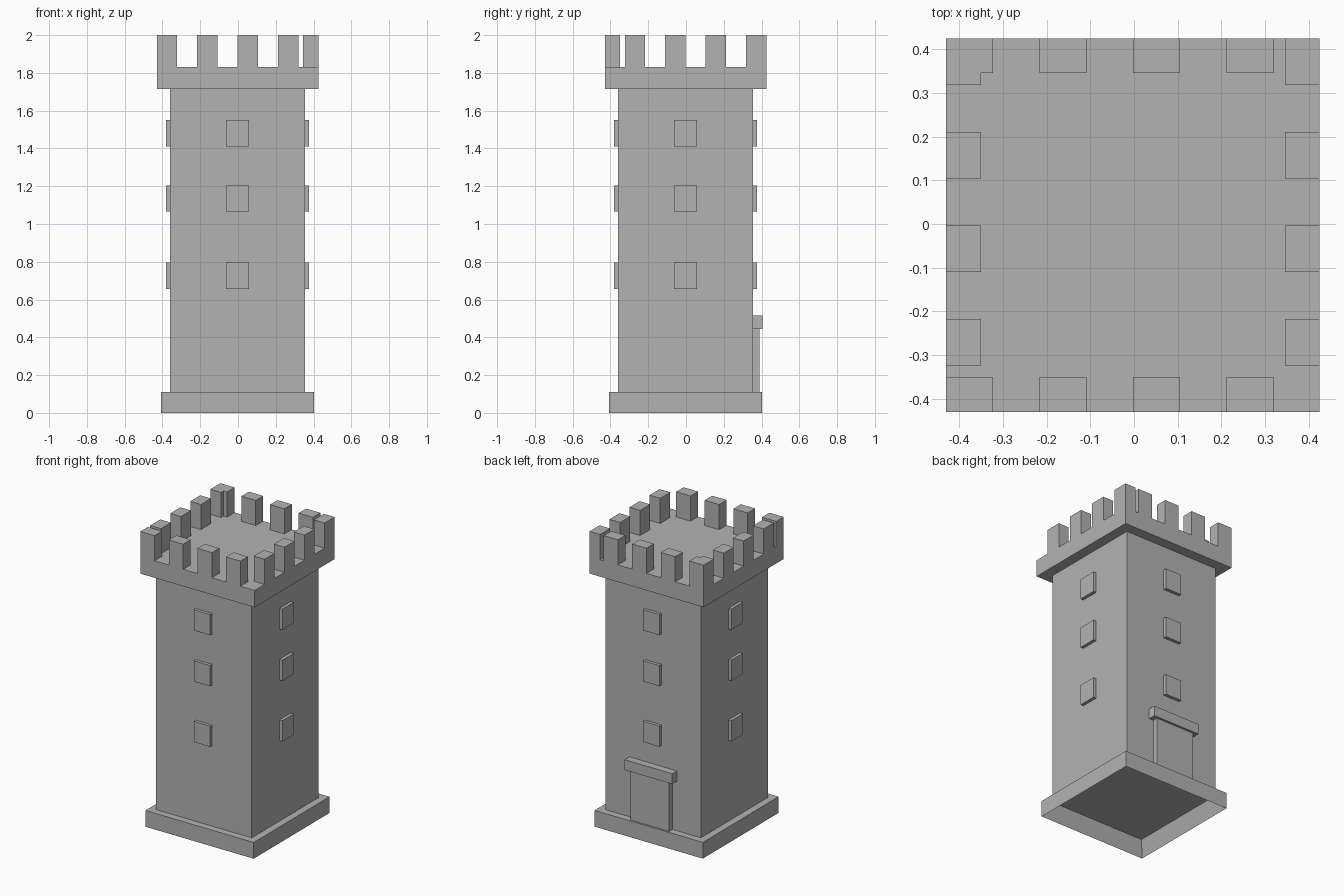
import bpy
import bmesh
from math import pi
from mathutils import Matrix, Vector

cube = bpy.data.objects.get("Cube")
if cube:
    bpy.data.objects.remove(cube, do_unlink=True)

# One plain stone colour
stone = bpy.data.materials.new("grey_stone")
stone.use_nodes = True
colour = (0.45, 0.45, 0.45, 1)
stone.diffuse_color = colour
stone.node_tree.nodes["Principled BSDF"].inputs["Base Color"].default_value = colour

C = -0.0025  # centre line of the tower


def box(name, x, y, z, turn=0):
    """Box from (min, max) ranges, turned about the tower's axis."""
    lo, hi = Vector((x[0], y[0], z[0])), Vector((x[1], y[1], z[1]))
    bm = bmesh.new()
    bmesh.ops.create_cube(bm, size=1)
    bmesh.ops.transform(bm, verts=bm.verts, matrix=Matrix.Translation((lo + hi) / 2)
                        @ Matrix.Diagonal((hi - lo).to_4d()))
    axis = Matrix.Translation((C, C, 0))
    bmesh.ops.transform(bm, verts=bm.verts,
                        matrix=axis @ Matrix.Rotation(turn, 4, "Z") @ axis.inverted())
    return finish(name, bm)


def finish(name, bm):
    mesh = bpy.data.meshes.new(name)
    bm.to_mesh(mesh)
    bm.free()
    mesh.materials.append(stone)
    obj = bpy.data.objects.new(name, mesh)
    bpy.context.collection.objects.link(obj)
    return obj


def span(half):
    return (C - half, C + half)


BODY, BASE, CAP = 0.3575, 0.405, 0.4275
BASE_TOP, CAP_LOW, CAP_TOP, TOP = 0.11, 1.715, 1.83, 2.0

# Body and overhanging top platform
box("tower_body", span(BODY), span(BODY), (BASE_TOP, CAP_LOW + 0.01))
box("top_platform", span(CAP), span(CAP), (CAP_LOW, CAP_TOP))

# Plinth: a block whose underside is recessed to the foot of the body
plinth = box("plinth", span(BASE), span(BASE), (0, BASE_TOP))
bm = bmesh.new()
bm.from_mesh(plinth.data)
under = min(bm.faces, key=lambda f: f.calc_center_median().z)
bmesh.ops.inset_region(bm, faces=[under], thickness=BASE - BODY)
for v in under.verts:
    v.co.z = BASE_TOP - 0.002
bm.to_mesh(plinth.data)
bm.free()

# Raised window panels, three on each wall
for side, label in enumerate(("front", "left", "back", "right")):
    for row, z in enumerate((0.655, 1.065, 1.41)):
        box(f"window_{label}_{row + 1}", span(0.061),
            (C - 0.379, C - BODY + 0.01), (z, z + 0.14), side * pi / 2)

# Back door and its lintel
box("door", span(0.145), (BODY - 0.02, 0.39), (BASE_TOP, 0.46))
box("lintel", span(0.178), (BODY - 0.01, 0.405), (0.445, 0.515))

# Battlements: the same rhythm on opposite edges, meeting unevenly at corners
DEPTH, WIDTH, STEP = 0.08, 0.107, 0.214
lo_edge, hi_edge = (C - CAP, C - CAP + DEPTH), (C + CAP - DEPTH, C + CAP)
height = (CAP_TOP - 0.01, TOP)
for i in range(4):
    x = (C - CAP + i * STEP, C - CAP + i * STEP + WIDTH)
    y = (C + CAP - i * STEP - WIDTH, C + CAP - i * STEP)
    box(f"merlon_front_{i + 1}", x, lo_edge, height)
    box(f"merlon_back_{i + 1}", x, hi_edge, height)
    box(f"merlon_right_{i + 1}", lo_edge, y, height)
    box(f"merlon_left_{i + 1}", hi_edge, y, height)
